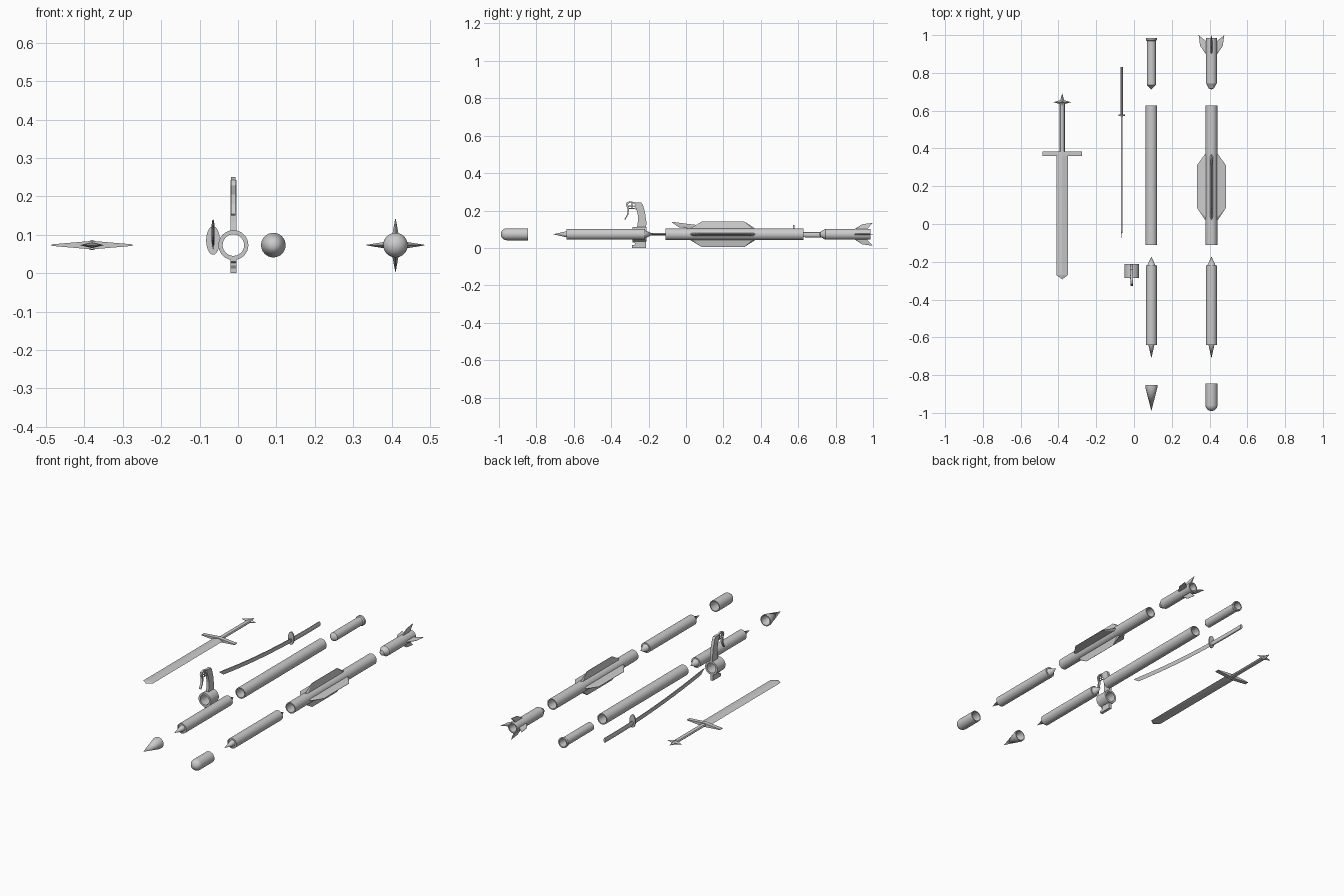
import bpy, bmesh, math
from mathutils import Matrix, Vector

if "Cube" in bpy.data.objects:
    bpy.data.objects.remove(bpy.data.objects["Cube"])

ZC = 0.073  # common centre height of the tubes


def finish(bm, name, smooth=False):
    bmesh.ops.recalc_face_normals(bm, faces=bm.faces)
    me = bpy.data.meshes.new(name)
    bm.to_mesh(me)
    bm.free()
    ob = bpy.data.objects.new(name, me)
    bpy.context.collection.objects.link(ob)
    if smooth:
        bpy.ops.object.select_all(action='DESELECT')
        ob.select_set(True)
        bpy.context.view_layer.objects.active = ob
        bpy.ops.object.shade_smooth_by_angle(angle=math.radians(35))
    return ob


def lathe(name, x, prof, closed=False, n=32):
    """Spin a (radius, y) profile around an axis along y."""
    bm = bmesh.new()
    vs = [bm.verts.new((x + r, y, ZC)) for r, y in prof]
    es = [bm.edges.new(p) for p in zip(vs, vs[1:])]
    if closed:
        es.append(bm.edges.new((vs[-1], vs[0])))
    bmesh.ops.spin(bm, geom=vs + es, cent=(x, 0, ZC), axis=(0, 1, 0),
                   angle=2 * math.pi, steps=n, use_duplicate=False)
    bmesh.ops.remove_doubles(bm, verts=bm.verts, dist=1e-5)
    return finish(bm, name, True)


def hull(name, pts):
    bm = bmesh.new()
    for p in pts:
        bm.verts.new(p)
    bmesh.ops.convex_hull(bm, input=bm.verts)
    return finish(bm, name)


def plate(name, prof, x, half):
    """Extrude a (y, z) outline sideways, centred on x."""
    bm = bmesh.new()
    f = bm.faces.new([bm.verts.new((x - half, y, z)) for y, z in prof])
    r = bmesh.ops.extrude_face_region(bm, geom=[f])
    bmesh.ops.translate(bm, vec=(2 * half, 0, 0),
                        verts=[v for v in r['geom'] if isinstance(v, bmesh.types.BMVert)])
    return finish(bm, name)


def wire(name, pts, r):
    cu = bpy.data.curves.new(name, 'CURVE')
    cu.dimensions = '3D'
    cu.bevel_depth = r
    cu.bevel_resolution = 2
    cu.use_fill_caps = True
    sp = cu.splines.new('POLY')
    sp.points.add(len(pts) - 1)
    for p, c in zip(sp.points, pts):
        p.co = (*c, 1)
    ob = bpy.data.objects.new(name, cu)
    bpy.context.collection.objects.link(ob)


def fins(name, x, root, tip, thick):
    """Four tapered fins; root and tip are (radius, y) points."""
    for i in range(4):
        rot = Matrix.Rotation(i * math.pi / 2, 3, 'Y')
        s = 1.0 if i % 2 == 0 else 0.9
        pts = [Vector((r, y, t)) for r, y in root for t in (-thick, thick)]
        pts += [Vector((r * s, y, t)) for r, y in tip for t in (-.0008, .0008)]
        hull(f"{name}_{i}", [rot @ p + Vector((x, 0, ZC)) for p in pts])


X1, X2 = 0.092, 0.41

# parts shared by both rockets: open main tube and the middle body
for tag, x in (("plain", X1), ("finned", X2)):
    lathe(tag + "_main_tube", x, [(.031, -.11), (.031, .628), (.025, .628), (.025, -.11)], True)
    lathe(tag + "_charge_body", x, [(0, -.71), (.017, -.635), (.024, -.635), (.024, -.64), (.029, -.64),
                                    (.029, -.22), (.022, -.22), (0, -.172)])

# plain rocket: pointed nose and flanged tail
lathe("pointed_nose", X1, [(0, -.99), (.032, -.865), (.032, -.852), (.027, -.852), (.025, -.87), (0, -.965)])
lathe("flanged_tail", X1, [(0, .712), (.024, .736), (.024, .968), (.029, .974), (.029, .986),
                           (.022, .986), (.019, .9), (0, .9)])

# finned rocket: rounded nose, four body fins and four tail fins
dome = [(.032 * math.sin(a), -.958 - .032 * math.cos(a)) for a in [i * math.pi / 16 for i in range(9)]]
lathe("rounded_nose", X2, dome + [(.032, -.845), (.027, -.845), (.027, -.94), (0, -.94)])
lathe("finned_tail", X2, [(0, .712), (.014, .718), (.024, .738), (.029, .745), (.029, .986),
                          (.022, .986), (.019, .9), (0, .9)])
fins("body_fin", X2, [(.024, .03), (.024, .365)],
     [(.034, .022), (.076, .085), (.076, .312), (.034, .37)], .009)
fins("tail_fin", X2, [(.025, .902), (.025, .965)],
     [(.03, .9), (.06, .943), (.068, 1.0)], .005)

# straight sword: diamond section blade, guard, grip and star pommel
SX = -0.38
blade = [(SX, -.27, ZC + .006), (SX, -.27, ZC - .006), (SX, -.293, ZC),
         (SX, .37, ZC + .008), (SX, .37, ZC - .008)]
blade += [(SX + s * .031, y, ZC) for s in (-1, 1) for y in (-.27, .37)]
hull("sword_blade", blade)
guard = [(SX + s * .105, y, ZC + t) for s in (-1, 1) for y in (.361, .384) for t in (-.002, .002)]
guard += [(SX, y, ZC + t) for y in (.361, .384) for t in (-.011, .011)]
hull("sword_guard", guard)
hull("sword_grip", [(SX + .014 * math.cos(i * math.pi / 4), y, ZC + .008 * math.sin(i * math.pi / 4))
                    for i in range(8) for y in (.38, .64)])
bm = bmesh.new()
ring = []
for i in range(8):
    r = .047 if i % 2 == 0 else .015
    a = i * math.pi / 4
    ring.append(bm.verts.new((SX + r * math.cos(a), .645 + r * math.sin(a), ZC)))
for s in (-1, 1):
    apex = bm.verts.new((SX, .645, ZC + s * .013))
    for i in range(8):
        bm.faces.new((ring[i], ring[(i + 1) % 8], apex))
finish(bm, "sword_pommel")

# curved sword: sections swept along a shallow arc
KX = -0.065


def arc(y):
    return .07 + .085 * (y - .75) ** 2


def sweep(name, ys, half_w, half_h, section, tip=False):
    bm = bmesh.new()
    rows = []
    for i, y in enumerate(ys):
        k = .12 if tip and i == 0 else 1
        rows.append([bm.verts.new((KX + half_w * u * k, y,
                                   arc(y) + half_h * (1 - k) + half_h * v * k)) for u, v in section])
    m = len(section)
    for a, b in zip(rows, rows[1:]):
        for j in range(m):
            bm.faces.new((a[j], a[(j + 1) % m], b[(j + 1) % m], b[j]))
    bm.faces.new(rows[0])
    bm.faces.new(rows[-1])
    return finish(bm, name, True)


ell = [(math.cos(i * math.pi / 6), math.sin(i * math.pi / 6)) for i in range(12)]
sweep("curved_blade", [-.075, -.04] + [i * .05 for i in range(12)] + [.58], .0035, .012,
      [(0, -1), (1, .3), (.8, 1), (-.8, 1), (-1, .3)], True)
sweep("curved_handle", [.57 + i * .052 for i in range(6)], .007, .014, ell)
hull("curved_sword_guard", [(KX + .018 * math.cos(i * math.pi / 12), y, .085 + .037 * math.sin(i * math.pi / 12))
                            for i in range(24) for y in (.572, .58)])

# trigger grip: clamp ring, lug below, handle above
GX = -0.012
lathe("clamp_ring", GX, [(.039, -.285), (.039, -.212), (.028, -.212), (.028, -.285)], True)
plate("clamp_lug", [(-.29, 0), (-.215, 0), (-.215, .043), (-.285, .043), (-.285, .03), (-.272, .026),
                    (-.272, .018), (-.29, .014)], GX, .008)
plate("grip_handle", [(-.262, .107), (-.213, .107), (-.212, .14), (-.219, .19), (-.231, .232), (-.24, .243),
                      (-.27, .243), (-.275, .228), (-.263, .2), (-.256, .165), (-.258, .135)], GX, .008)
plate("trigger_housing", [(-.27, .243), (-.3, .25), (-.318, .243), (-.322, .228), (-.312, .228),
                          (-.308, .238), (-.297, .242), (-.272, .236)], GX, .006)
plate("trigger_lever", [(-.32, .23), (-.311, .23), (-.304, .205), (-.308, .178), (-.325, .15),
                        (-.329, .154), (-.315, .18), (-.312, .205)], GX, .006)
for i, z in enumerate((.225, .212)):
    wire(f"trigger_link_{i}", [(GX, -.312, z), (GX, -.264, z - .003)], .0025)
wire("trigger_pin", [(GX, -.288, .243), (GX, -.288, .208)], .0025)
